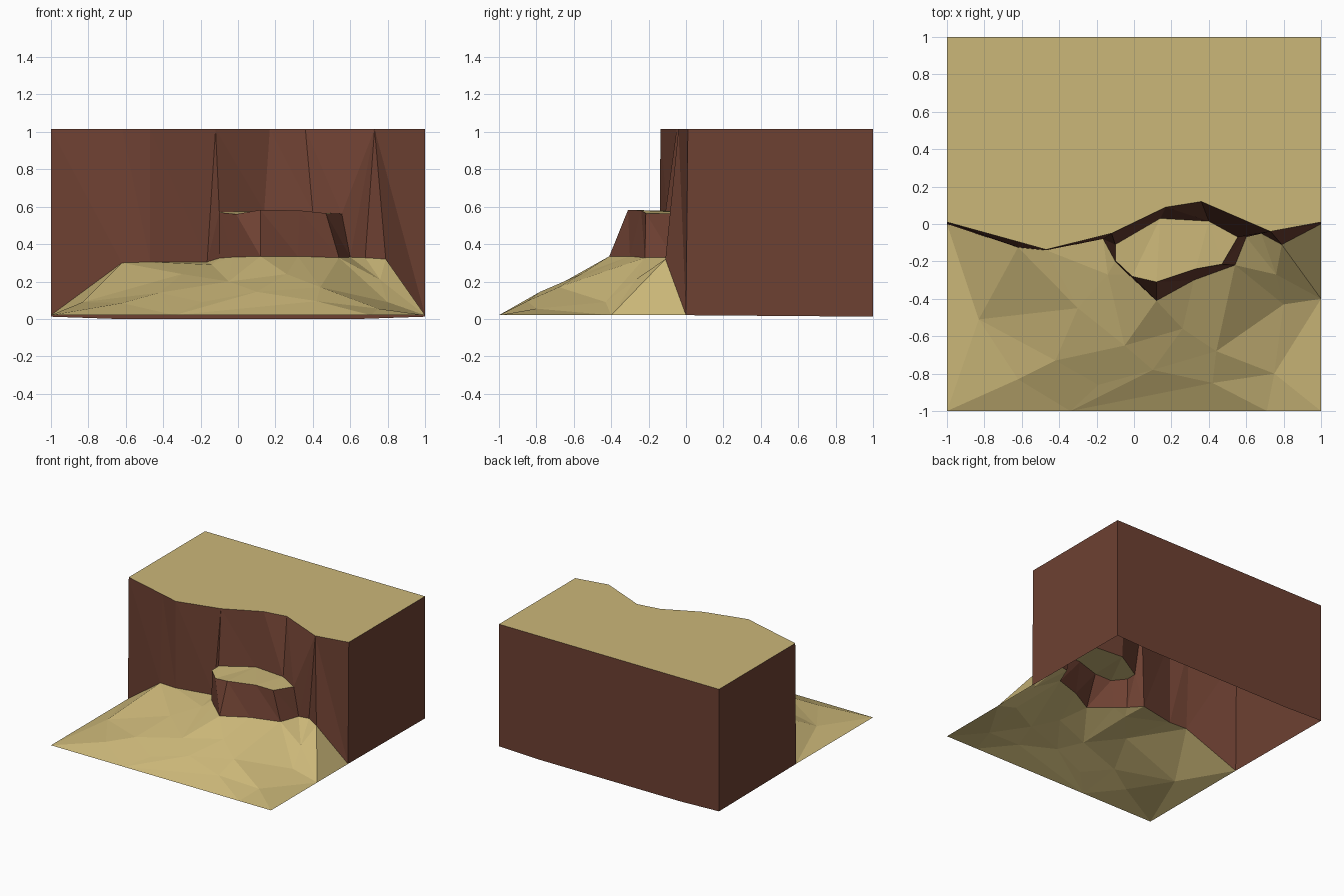
import bpy
from mathutils import Vector
from mathutils.geometry import delaunay_2d_cdt

if "Cube" in bpy.data.objects:
    bpy.data.objects.remove(bpy.data.objects["Cube"])

TOP = 1.015   # plateau height
LOW = 0.02    # foot of the slope


def material(name, rgb):
    m = bpy.data.materials.new(name)
    m.diffuse_color = (*rgb, 1)
    m.use_nodes = True
    m.node_tree.nodes["Principled BSDF"].inputs["Base Color"].default_value = m.diffuse_color
    return m


SAND = material("sand", (0.60, 0.475, 0.19))
ROCK = material("red brown rock", (0.155, 0.052, 0.032))


def add_mesh(name, verts, faces, mat):
    me = bpy.data.meshes.new(name)
    me.from_pydata(verts, [], faces)
    me.materials.append(mat)
    ob = bpy.data.objects.new(name, me)
    bpy.context.collection.objects.link(ob)
    return ob


def strip(name, upper, lower, mat):
    """Wall between two paths; repeated points make triangles."""
    verts, faces = [], []
    for i in range(len(upper) - 1):
        quad = []
        for p in (upper[i], lower[i], lower[i + 1], upper[i + 1]):
            if p not in quad:
                quad.append(p)
        n = len(verts)
        verts += quad
        if len(quad) == 4:
            faces += [(n, n + 1, n + 2), (n, n + 2, n + 3)]
        else:
            faces.append(tuple(range(n, n + len(quad))))
    return add_mesh(name, verts, faces, mat)


def surface(name, outline, inner, mat):
    """Triangulated sheet inside an outline, through inner height points."""
    pts = outline + inner
    co, _, faces, *_ = delaunay_2d_cdt(
        [Vector(p[:2]) for p in pts], [], [list(range(len(outline)))], 1, 1e-5)
    verts = [(c.x, c.y, min(pts, key=lambda p: (p[0] - c.x) ** 2 + (p[1] - c.y) ** 2)[2])
             for c in co]
    return add_mesh(name, verts, faces, mat)


# Shared outlines, left to right
rim = [(x, y, TOP) for x, y in ((-1, .01), (-.62, -.095), (-.47, -.137), (-.12, -.05),
                                (.17, .09), (.36, .12), (.73, -.04), (1, .01))]
base_left = [(-1, 0, LOW), (-.62, -.125, .30), (-.47, -.14, .305), (-.165, -.08, .305)]
base_mid = [(-.1, -.2, .325), (-.03, -.27, .33), (.12, -.41, .335),
            (.32, -.30, .335), (.54, -.22, .327)]
base_right = [(.6, -.07, .33), (.68, -.05, .327), (.79, -.11, .32), (1, 0, LOW)]
ledge_back = [(-.1, -.11, .572), (.14, .03, .575), (.40, .015, .57), (.555, -.07, .562)]
ledge_front = [(-.1, -.195, .57), (-.01, -.28, .56), (.12, -.31, .583),
               (.33, -.24, .58), (.47, -.215, .565)]

# Cliff wall, running round the sides and back (open underneath)
upper = rim[:4] + [rim[3]] + rim[4:7] + [rim[6]] * 3 + [rim[7]]
lower = base_left + ledge_back + base_right
upper += [(1, 1, TOP), (.65, 1, TOP), (-.65, 1, TOP), (-1, 1, TOP), rim[0]]
lower += [(1, 1, .012), (.65, 1, 0), (-.65, 1, 0), (-1, 1, .012), base_left[0]]
strip("cliff_wall", upper, lower, ROCK)

# Flat plateau
surface("plateau", rim + [(1, 1, TOP), (-1, 1, TOP)], [], SAND)

# Ledge sides and top
strip("ledge_side", [ledge_back[0]] + ledge_front + [ledge_back[3]],
      [base_left[3]] + base_mid + [base_right[0]], ROCK)
surface("ledge_top", ledge_front + ledge_back[::-1], [], SAND)

# Sloping ground in front of the cliff
front = [(-1, -1, LOW), (-.34, -1, LOW), (.71, -1, LOW), (1, -1, LOW), (1, -.4, LOW)]
bumps = [(-.83, -.51, .09), (-.62, -.83, .085), (-.42, -.73, .14), (-.19, -.86, .09),
         (.10, -.78, .145), (.42, -.85, .095), (.75, -.80, .055), (.80, -.43, .09),
         (.76, -.27, .21), (.44, -.68, .17), (-.05, -.65, .20), (-.30, -.45, .24),
         (-.14, -.27, .29), (.26, -.56, .24)]
base = base_left + base_mid + base_right
surface("ground_slope", front + base[::-1], bumps, SAND)
